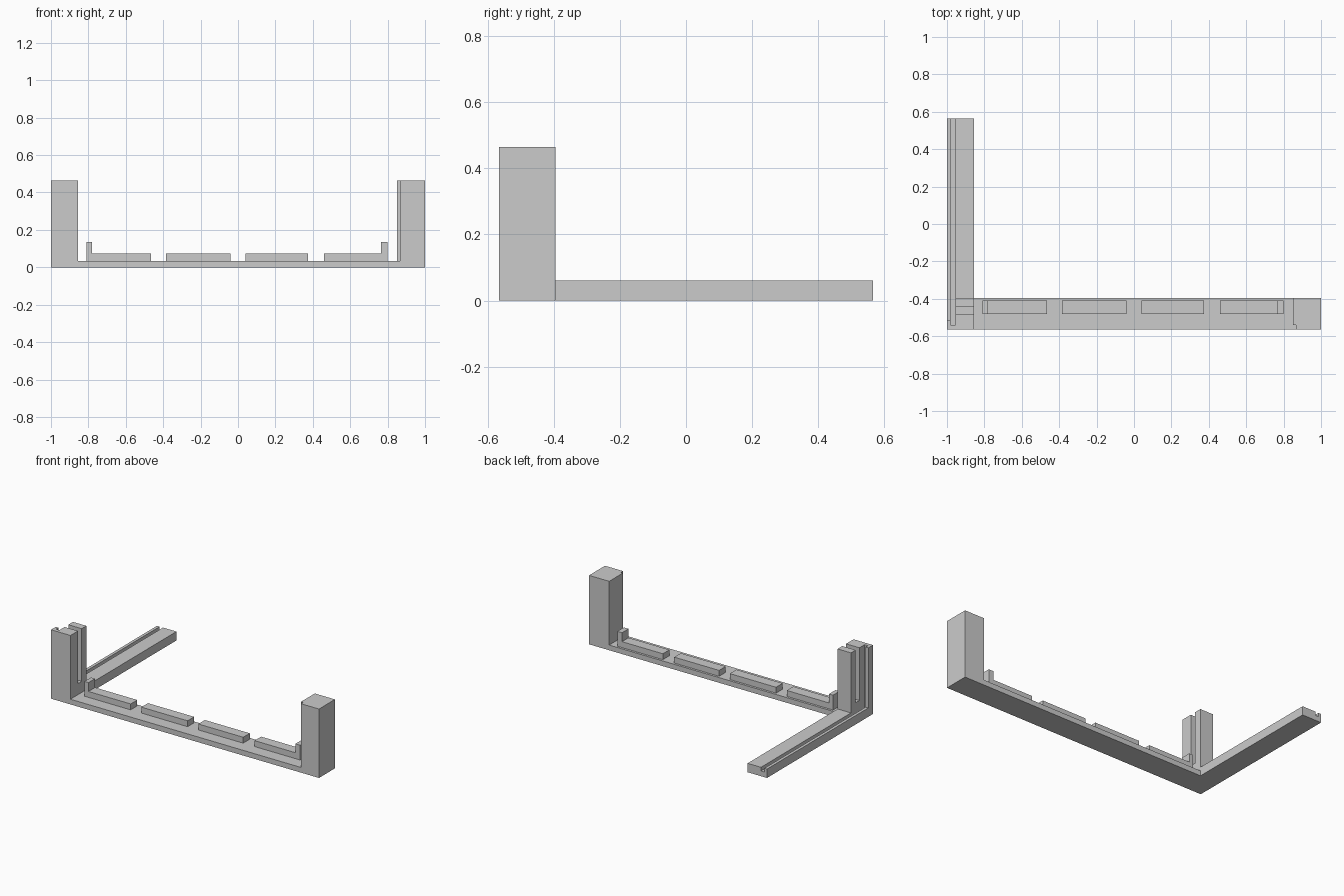
import bpy
import bmesh

cube = bpy.data.objects.get("Cube")
if cube:
    bpy.data.objects.remove(cube, do_unlink=True)

grey = bpy.data.materials.new("plain_grey")
grey.use_nodes = True
COLOUR = (0.6, 0.6, 0.6, 1)
grey.diffuse_color = COLOUR
grey.node_tree.nodes["Principled BSDF"].inputs["Base Color"].default_value = COLOUR


def prism(name, outline, z0, z1):
    """Extrude a flat outline from z0 up to z1."""
    bm = bmesh.new()
    base = bm.faces.new([bm.verts.new((x, y, z0)) for x, y in outline])
    top = bmesh.ops.extrude_face_region(bm, geom=[base], use_keep_orig=True)["geom"]
    for v in top:
        if isinstance(v, bmesh.types.BMVert):
            v.co.z = z1
    bmesh.ops.recalc_face_normals(bm, faces=bm.faces)
    mesh = bpy.data.meshes.new(name)
    bm.to_mesh(mesh)
    bm.free()
    mesh.materials.append(grey)
    obj = bpy.data.objects.new(name, mesh)
    bpy.context.collection.objects.link(obj)
    return obj


def box(name, x0, x1, y0, y1, z0, z1):
    return prism(name, [(x0, y0), (x1, y0), (x1, y1), (x0, y1)], z0, z1)


# Main levels
FRONT, INNER, BACK = -0.565, -0.395, 0.565
FLOOR, RAIL, SLOT, TOP = 0.035, 0.06, 0.11, 0.465
POST_X = -0.855                      # inner face of the right-hand post
LIP_X, GROOVE_X = -0.98, -0.955      # the two sides of the long groove

# L-shaped base plate
prism("base_plate", [(-1, FRONT), (1, FRONT), (1, INNER), (POST_X, INNER),
                     (POST_X, BACK), (-1, BACK)], 0, FLOOR)

# Side rail, split by the groove
box("side_rail_lip", -1, LIP_X, -0.515, BACK, FLOOR, RAIL)
box("side_rail_top", GROOVE_X, POST_X, INNER, BACK, FLOOR, RAIL)

# Slotted post
prism("right_post_front", [(-1, FRONT), (POST_X, FRONT), (POST_X, -0.485),
                           (GROOVE_X, -0.485), (GROOVE_X, -0.54),
                           (LIP_X, -0.54), (LIP_X, -0.515), (-1, -0.515)],
      FLOOR, TOP)
box("right_post_slot_floor", GROOVE_X, POST_X, -0.485, -0.445, FLOOR, SLOT)
box("right_post_back", GROOVE_X, POST_X, -0.445, INNER, FLOOR, TOP)

# Plain post with a notched front corner
prism("left_post", [(0.865, FRONT), (1, FRONT), (1, INNER), (0.85, INNER),
                    (0.85, -0.54), (0.865, -0.54)], FLOOR, TOP)

# Raised bars along the front rail, with an upright tab at each far end
for i, (x0, x1) in enumerate([(-0.81, -0.465), (-0.385, -0.04),
                              (0.04, 0.375), (0.46, 0.8)]):
    box(f"raised_bar_{i + 1}", x0, x1, -0.48, -0.41, FLOOR, 0.075)
box("right_tab", -0.81, -0.78, -0.48, -0.41, 0.075, 0.135)
box("left_tab", 0.765, 0.8, -0.48, -0.41, 0.075, 0.135)
